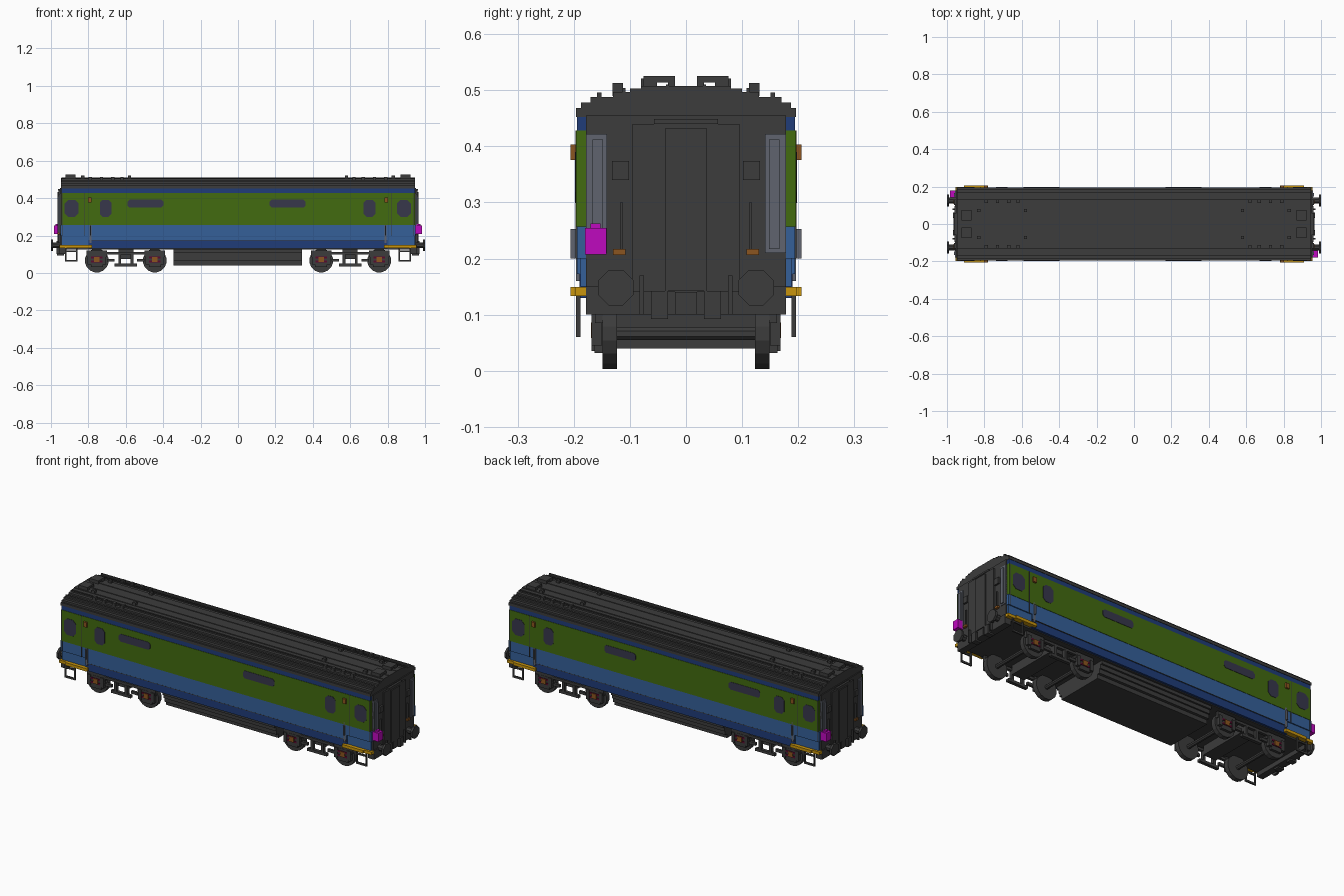
import bpy, bmesh, math
from mathutils import Matrix, Vector

old = bpy.data.objects.get("Cube")
if old:
    bpy.data.objects.remove(old)


def material(name, r, g, b):
    m = bpy.data.materials.new(name)
    m.use_nodes = True
    m.diffuse_color = (r, g, b, 1)
    bsdf = next(n for n in m.node_tree.nodes if n.type == 'BSDF_PRINCIPLED')
    bsdf.inputs["Base Color"].default_value = (r, g, b, 1)
    bsdf.inputs["Roughness"].default_value = 0.7
    return m


DARK = material("dark grey", .045, .045, .045)
GREEN = material("green", .055, .145, .005)
BLUE = material("blue", .035, .115, .315)
NAVY = material("navy", .014, .045, .19)
YELLOW = material("yellow", .58, .30, .004)
MAGENTA = material("magenta", .52, .003, .52)
BROWN = material("brown", .26, .09, .014)
GREY = material("light grey", .115, .127, .156)
GLASS = material("window glass", .038, .038, .07)
RED = material("dark red", .10, .003, .026)

ONE = [(1, 1)]
SIDES = [(1, 1), (1, -1)]
ENDS = [(1, 1), (-1, 1)]
ALL = SIDES + [(-1, 1), (-1, -1)]
TURNED = [(1, 1), (-1, -1)]      # half-turn symmetry


def finish(name, mat, bm):
    bmesh.ops.recalc_face_normals(bm, faces=bm.faces)
    me = bpy.data.meshes.new(name)
    bm.to_mesh(me)
    bm.free()
    me.materials.append(mat)
    ob = bpy.data.objects.new(name, me)
    bpy.context.collection.objects.link(ob)
    return ob


def boxes(name, mat, items, copies=ONE):
    """Boxes given as x0, x1, y0, y1, z0, z1, repeated with sign flips."""
    bm = bmesh.new()
    for x0, x1, y0, y1, z0, z1 in items:
        for sx, sy in copies:
            m = (Matrix.Translation((sx * (x0 + x1) / 2, sy * (y0 + y1) / 2, (z0 + z1) / 2))
                 @ Matrix.Diagonal((x1 - x0, y1 - y0, z1 - z0, 1)))
            bmesh.ops.create_cube(bm, size=1, matrix=m)
    return finish(name, mat, bm)


def prism(bm, pts, offset):
    """Extrude a closed outline along an offset."""
    f = bm.faces.new([bm.verts.new(p) for p in pts])
    r = bmesh.ops.extrude_face_region(bm, geom=[f], use_keep_orig=True)
    bmesh.ops.translate(bm, vec=offset,
                        verts=[v for v in r["geom"] if isinstance(v, bmesh.types.BMVert)])


def cylinders(name, mat, items, axis, copies, sides=16):
    """Cylinders given as x, y, z, radius, length."""
    bm = bmesh.new()
    turn = Matrix.Rotation(math.pi / 2, 4, 'X' if axis == 'Y' else 'Y')
    for x, y, z, r, depth in items:
        for sx, sy in copies:
            bmesh.ops.create_cone(bm, cap_ends=True, segments=sides, radius1=r, radius2=r, depth=depth,
                                  matrix=Matrix.Translation((sx * x, sy * y, z)) @ turn
                                  @ Matrix.Rotation(math.pi / sides, 4, 'Z'))
    return finish(name, mat, bm)


# Body core and end walls
boxes("body_core", DARK, [(-.952, .952, -.178, .178, .125, .455)])

# Painted side panels in horizontal bands
boxes("lower_navy_band", NAVY, [(-.8, .8, .17, .19, .13, .172)], SIDES)
boxes("blue_band", BLUE, [(-.8, .8, .178, .194, .172, .257)], SIDES)
boxes("door_blue_panel", BLUE, [(.8, .945, .178, .188, .15, .2), (.8, .95, .178, .194, .2, .257)], ALL)
boxes("green_band", GREEN, [(-.945, .945, .178, .196, .257, .428)], SIDES)
boxes("upper_navy_band", NAVY, [(-.945, .945, .178, .194, .428, .455)], SIDES)

# Thin seams around the doors and between panels
boxes("door_seams", DARK, [(x - .0015, x + .0015, .19, .1968, .2, .428) for x in (.82, .94)], ALL)
boxes("panel_seams", DARK, [(-.8, .8, .188, .1945, .172, .175)], SIDES)

# Windows with cut corners, as plates on the sides
bm = bmesh.new()
windows = [(-.89, .345, .037, .045), (.887, .345, .037, .045), (-.708, .345, .031, .046),
           (.703, .345, .031, .046), (-.495, .371, .096, .021), (.265, .371, .096, .021)]
for cx, cz, w, h in windows:
    c = min(w, h) * .5
    outline = [(w, c - h), (w, h - c), (w - c, h), (c - w, h),
               (-w, h - c), (-w, c - h), (c - w, -h), (w - c, -h)]
    for s in (1, -1):
        prism(bm, [(cx + a, s * .193, cz + b) for a, b in outline], Vector((0, s * .005, 0)))
finish("side_windows", GLASS, bm)

# Stepped roof
half = [(.196, .452), (.196, .468), (.187, .468), (.187, .478), (.17, .478), (.17, .488),
        (.13, .488), (.13, .497), (.1, .497), (.1, .503), (.08, .503), (.08, .507)]
bm = bmesh.new()
prism(bm, [(-.947, y, z) for y, z in half] + [(-.947, -y, z) for y, z in reversed(half)],
      Vector((1.894, 0, 0)))
finish("roof", DARK, bm)
boxes("roof_ribs", DARK, [(-.945, .945, .151, .159, .48, .496), (-.945, .945, .03, .036, .5, .51),
                          (-.945, .945, .108, .113, .49, .504)], SIDES)
boxes("roof_hatches", DARK, [(.868, .922, .02, .076, .514, .525), (.868, .922, .02, .032, .5, .515),
                             (.868, .922, .052, .076, .5, .515)], ALL)
boxes("roof_vents", DARK, [(x - .009, x + .009, .112, .131, .49, .513) for x in (.62, .67, .73, .79)]
      + [(x - .009, x + .009, .064, .08, .5, .521) for x in (.58, .83)], ALL)

# Corridor connection on each end
boxes("corridor_frame", DARK, [(.95, .96, -.095, .095, .14, .44), (.95, .963, -.057, .057, .44, .449)], ENDS)
boxes("corridor_door", DARK, [(.955, .966, -.037, .037, .142, .432)], ENDS)
boxes("end_boxes", DARK, [(.95, .962, .102, .132, .34, .374), (.95, .96, .112, .118, .215, .3)], ALL)
boxes("end_sockets", BROWN, [(.95, .964, .108, .13, .206, .217)], ALL)
boxes("end_rails", GREY, [(.945, .956, .141, .178, .21, .422), (.95, .962, .148, .167, .217, .412)], ALL)
boxes("tail_lamp", MAGENTA, [(.95, .985, -.18, -.142, .207, .254), (.955, .975, -.17, -.152, .25, .262)], TURNED)

# Buffers and coupling gear
boxes("buffer_beam", DARK, [(.92, .957, -.178, .178, .1, .15)], ENDS)
cylinders("buffer_shanks", DARK, [(.967, .125, .148, .017, .05)], 'X', ALL, 8)
cylinders("buffer_heads", DARK, [(.994, .125, .148, .034, .012)], 'X', ALL, 8)
boxes("coupling_gear", DARK, [(.93, .968, .032, .062, .092, .142), (.93, .964, -.02, .02, .1, .14),
                              (.95, .97, .075, .083, .1, .17)], ALL)

# Yellow door sills, lamps, handrails and ladder steps
boxes("door_sills", YELLOW, [(.78, .91, .18, .206, .133, .149), (.91, .955, .178, .198, .133, .149)], ALL)
boxes("door_lamps", BROWN, [(.782, .802, .19, .206, .376, .403)], ALL)
boxes("handrails", GREY, [(.785, .792, .19, .206, .2, .253), (.783, .794, .185, .196, .16, .27)], ALL)
boxes("ladder_steps", DARK, [(.858, .866, .188, .196, .06, .135), (.916, .924, .188, .196, .06, .135),
                             (.858, .924, .188, .196, .06, .07), (.858, .924, .188, .196, .112, .121)], ALL)

# Underfloor equipment, narrowing downwards in steps
boxes("underfloor_box", DARK, [(-.345, .342, -w, w, z, z + .024) for w, z in
                               ((.135, .04), (.15, .063), (.158, .086), (.168, .108))])

# Bogies: wheels, axles, frames and axle boxes
AXLES = (.445, .755)
cylinders("wheels", DARK, [(x, .136, .066, .064, .026) for x in AXLES], 'Y', ALL)
cylinders("axles", DARK, [(x, 0, .066, .012, .26) for x in AXLES], 'Y', ENDS, 8)
frames = [(.5, .7, .15, .165, .098, .112), (.54, .66, .15, .168, .035, .05),
          (.56, .575, .15, .168, .05, .1), (.625, .64, .15, .168, .05, .1),
          (.5, .54, .15, .163, .06, .075), (.66, .7, .15, .163, .06, .075),
          (.39, .5, .148, .162, .085, .12), (.7, .81, .148, .162, .085, .12)]
boxes("bogie_frames", DARK, frames, ALL)
boxes("bogie_bolsters", DARK, [(.56, .64, -.15, .15, .075, .128)], ENDS)
boxes("bogie_springs", DARK, [(x + d - .01, x + d + .01, .15, .168, .045, .1)
                              for x in AXLES for d in (-.04, .04)], ALL)
boxes("axle_box_surrounds", RED, [(x - .03, x + .03, .148, .166, z, z + .01)
                                  for x in AXLES for z in (.056, .078)], ALL)
boxes("axle_boxes", BROWN, [(x - .014, x + .014, .148, .169, .058, .086) for x in AXLES], ALL)
boxes("axle_box_backs", DARK, [(x - .032, x + .032, .148, .163, .032, .1) for x in AXLES], ALL)
